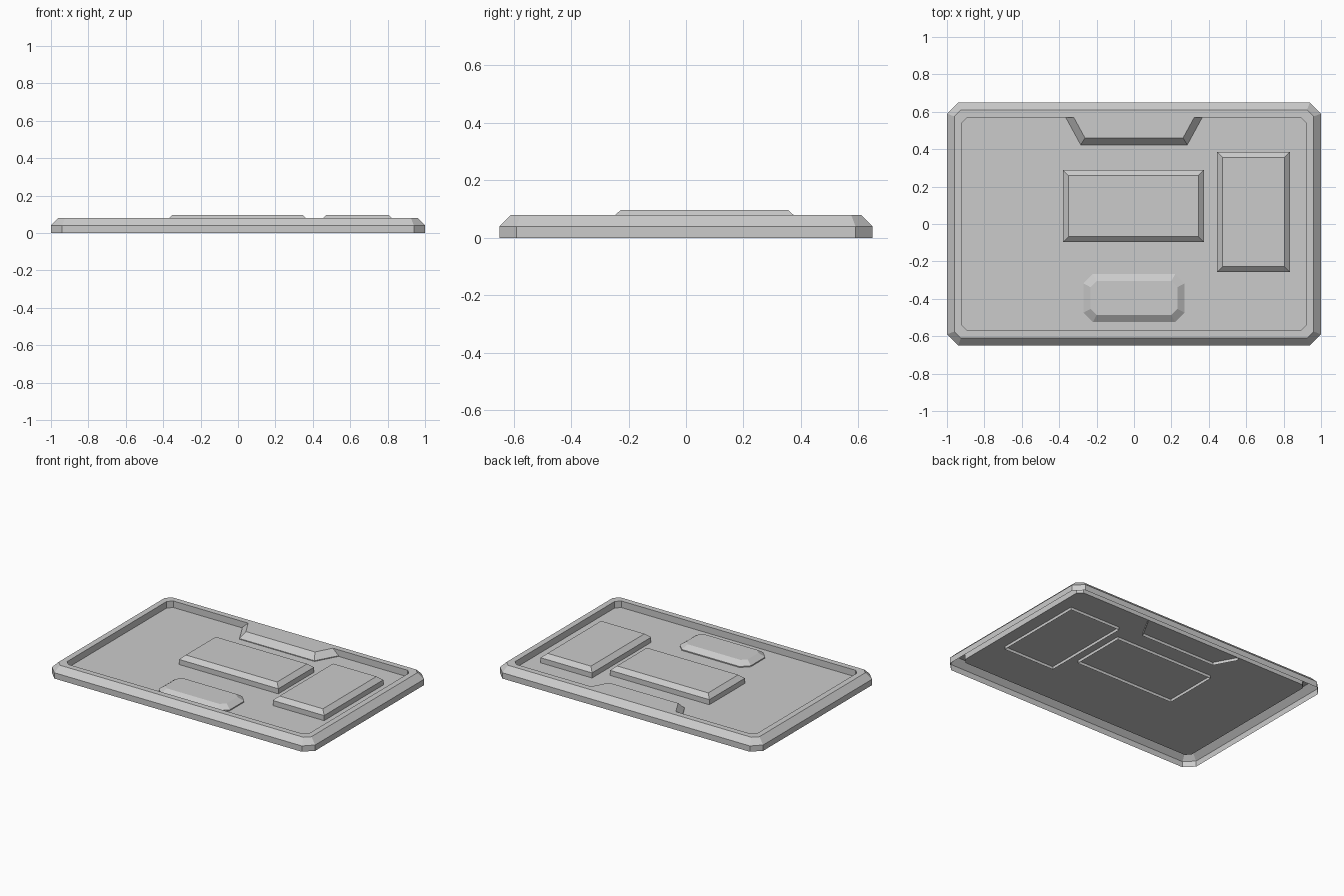
import bpy, bmesh

if "Cube" in bpy.data.objects:
    bpy.data.objects.remove(bpy.data.objects["Cube"])


def octagon(cx, cy, hx, hy, c, z):
    """Rectangle outline, with cut corners when c > 0, running counter-clockwise."""
    if c == 0:
        pts = [(-hx, -hy), (hx, -hy), (hx, hy), (-hx, hy)]
    else:
        pts = [(-hx + c, -hy), (hx - c, -hy), (hx, -hy + c), (hx, hy - c),
               (hx - c, hy), (-hx + c, hy), (-hx, hy - c), (-hx, -hy + c)]
    return [(cx + x, cy + y, z) for x, y in pts]


def loft(name, rings, closed=True):
    """Skin the rings bottom to top and cap the last one; the underside stays open."""
    bm = bmesh.new()
    loops = [[bm.verts.new(p) for p in r] for r in rings]
    for a, b in zip(loops, loops[1:]):
        n = len(a)
        for i in range(n if closed else n - 1):
            j = (i + 1) % n
            bm.faces.new((a[i], a[j], b[j], b[i]))
    bm.faces.new(loops[-1])
    mesh = bpy.data.meshes.new(name)
    bm.to_mesh(mesh)
    bm.free()
    ob = bpy.data.objects.new(name, mesh)
    bpy.context.collection.objects.link(ob)
    return ob


FLOOR, DIP, RIM = 0.035, 0.015, 0.08

# Tray shell: outer wall, bevel, rim, inner wall and floor
loft("tray", [octagon(0, 0, 1.0, 0.65, 0.06, 0),
              octagon(0, 0, 1.0, 0.65, 0.06, 0.04),
              octagon(0, 0, 0.96, 0.61, 0.035, RIM),
              octagon(0, 0, 0.92, 0.57, 0.03, RIM),
              octagon(0, 0, 0.92, 0.57, 0.03, FLOOR)])

# Raised rectangular panels, skirts poking slightly through the floor
for name, cx, cy, hx, hy in (("centre_panel", -0.003, 0.096, 0.377, 0.193),
                             ("side_panel", 0.639, 0.064, 0.195, 0.321)):
    loft(name, [octagon(cx, cy, hx, hy, 0, DIP),
                octagon(cx, cy, hx, hy, 0, 0.07),
                octagon(cx, cy, hx - 0.03, hy - 0.03, 0, 0.097)])

# Low pad with cut corners
loft("front_pad", [octagon(0, -0.396, 0.27, 0.128, 0.05, FLOOR),
                   octagon(0, -0.396, 0.27, 0.128, 0.05, 0.042),
                   octagon(0, -0.396, 0.232, 0.09, 0.032, 0.068)])


# Trapezoid tab reaching inward from the back rim
def tab(wide, narrow, y, z):
    return [(-wide, 0.57, z), (-narrow, y, z), (narrow, y, z), (wide, 0.57, z)]


loft("back_tab", [tab(0.365, 0.285, 0.423, DIP),
                  tab(0.365, 0.285, 0.423, FLOOR + 0.005),
                  tab(0.322, 0.262, 0.46, RIM)], closed=False)
